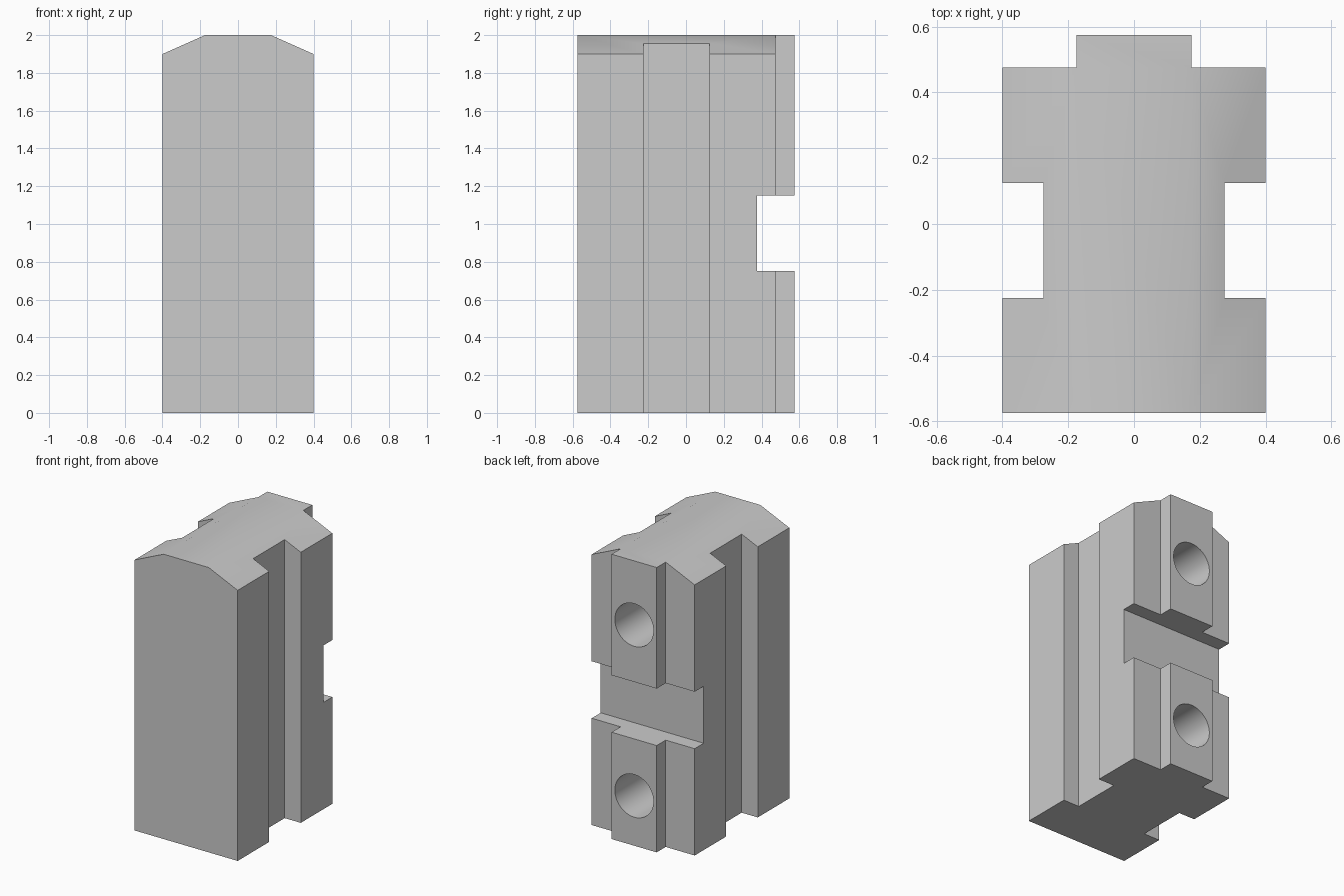
import bpy, bmesh, math
from mathutils import Vector

default = bpy.data.objects.get("Cube")
if default:
    bpy.data.objects.remove(default, do_unlink=True)

steel = bpy.data.materials.new("plain_grey")
steel.use_nodes = True
GREY = (0.6, 0.6, 0.6, 1)
steel.diffuse_color = GREY
steel.node_tree.nodes["Principled BSDF"].inputs["Base Color"].default_value = GREY


def prism(name, outline, direction):
    """Extrude a closed outline along a direction."""
    bm = bmesh.new()
    face = bm.faces.new([bm.verts.new(p) for p in outline])
    ext = bmesh.ops.extrude_face_region(bm, geom=[face])
    moved = [g for g in ext["geom"] if isinstance(g, bmesh.types.BMVert)]
    bmesh.ops.translate(bm, verts=moved, vec=Vector(direction))
    bmesh.ops.recalc_face_normals(bm, faces=bm.faces)
    mesh = bpy.data.meshes.new(name)
    bm.to_mesh(mesh)
    bm.free()
    obj = bpy.data.objects.new(name, mesh)
    bpy.context.collection.objects.link(obj)
    mesh.materials.append(steel)
    return obj


# Block with side grooves and a raised back rib: half plan, mirrored
half = [(0.4, -0.575), (0.4, -0.225), (0.275, -0.225), (0.275, 0.125),
        (0.4, 0.125), (0.4, 0.475), (0.175, 0.475), (0.175, 0.575)]
plan = half + [(-x, y) for x, y in reversed(half)]
block = prism("slotted_block", [(x, y, 0) for x, y in plan], (0, 0, 2))

# Sloping shoulders along both top edges
cutters = []
for s in (-1, 1):
    slope = [(0.175, 2), (0.625, 1.8), (0.625, 2.2), (0.175, 2.2)]
    cutters.append(prism("shoulder_cutter", [(s * x, -1, z) for x, z in slope], (0, 2, 0)))

# Cross notch through the back
notch = [(0.375, 0.75), (0.8, 0.75), (0.8, 1.15), (0.375, 1.15)]
cutters.append(prism("notch_cutter", [(-1, y, z) for y, z in notch], (2, 0, 0)))

# Two blind round holes in the back rib
for z in (0.35, 1.55):
    ring = [2 * math.pi * i / 48 for i in range(48)]
    cutters.append(prism("hole_cutter", [(0.15 * math.cos(a), 0.075, z + 0.15 * math.sin(a))
                                         for a in ring], (0, 0.7, 0)))

bpy.ops.object.select_all(action="DESELECT")
bpy.context.view_layer.objects.active = block
block.select_set(True)
for cutter in cutters:
    cutter.hide_render = True
    mod = block.modifiers.new("cut", "BOOLEAN")
    mod.operation = "DIFFERENCE"
    mod.solver = "EXACT"
    mod.object = cutter
    bpy.ops.object.modifier_apply(modifier=mod.name)
    bpy.data.objects.remove(cutter, do_unlink=True)

bpy.ops.object.shade_smooth_by_angle(angle=math.radians(30))
